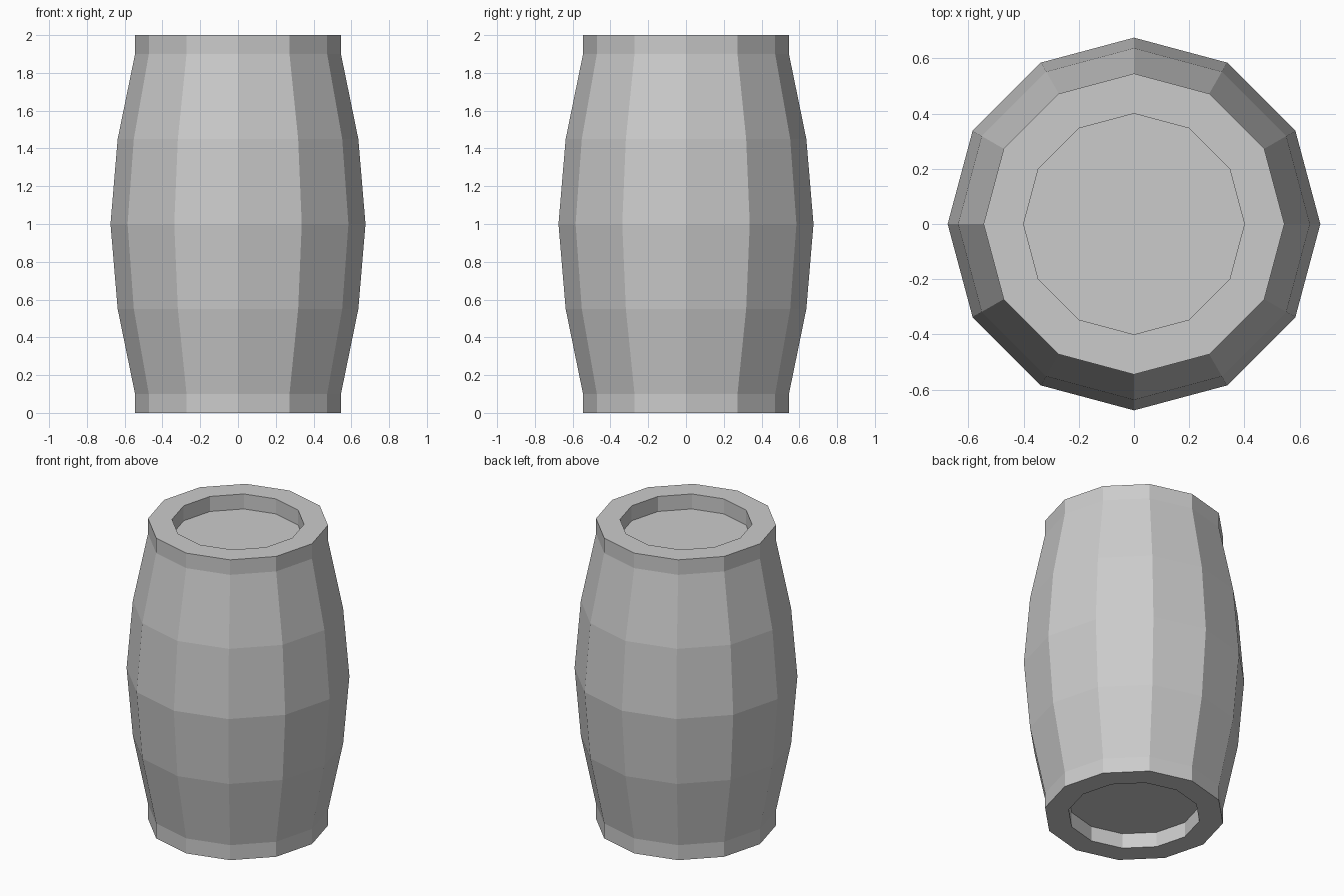
import bpy, bmesh, math

if "Cube" in bpy.data.objects:
    bpy.data.objects.remove(bpy.data.objects["Cube"])

SIDES = 12

# Lower half of the profile (radius, height), from recessed end to the belly
half = [(0.40, 0.10), (0.40, 0.0), (0.545, 0.0), (0.545, 0.10), (0.637, 0.55)]
profile = half + [(0.675, 1.0)] + [(r, 2.0 - z) for r, z in reversed(half)]

# Lathe the profile into flat staves
bm = bmesh.new()
rings = []
for r, z in profile:
    rings.append([bm.verts.new((r * math.cos(2 * math.pi * i / SIDES),
                                r * math.sin(2 * math.pi * i / SIDES), z))
                  for i in range(SIDES)])
for low, high in zip(rings, rings[1:]):
    for i in range(SIDES):
        j = (i + 1) % SIDES
        bm.faces.new((low[i], low[j], high[j], high[i]))

# Recessed end discs
bm.faces.new(rings[0][::-1])
bm.faces.new(rings[-1])
bmesh.ops.recalc_face_normals(bm, faces=bm.faces)

mesh = bpy.data.meshes.new("barrel")
bm.to_mesh(mesh)
bm.free()
bpy.context.collection.objects.link(bpy.data.objects.new("barrel", mesh))
